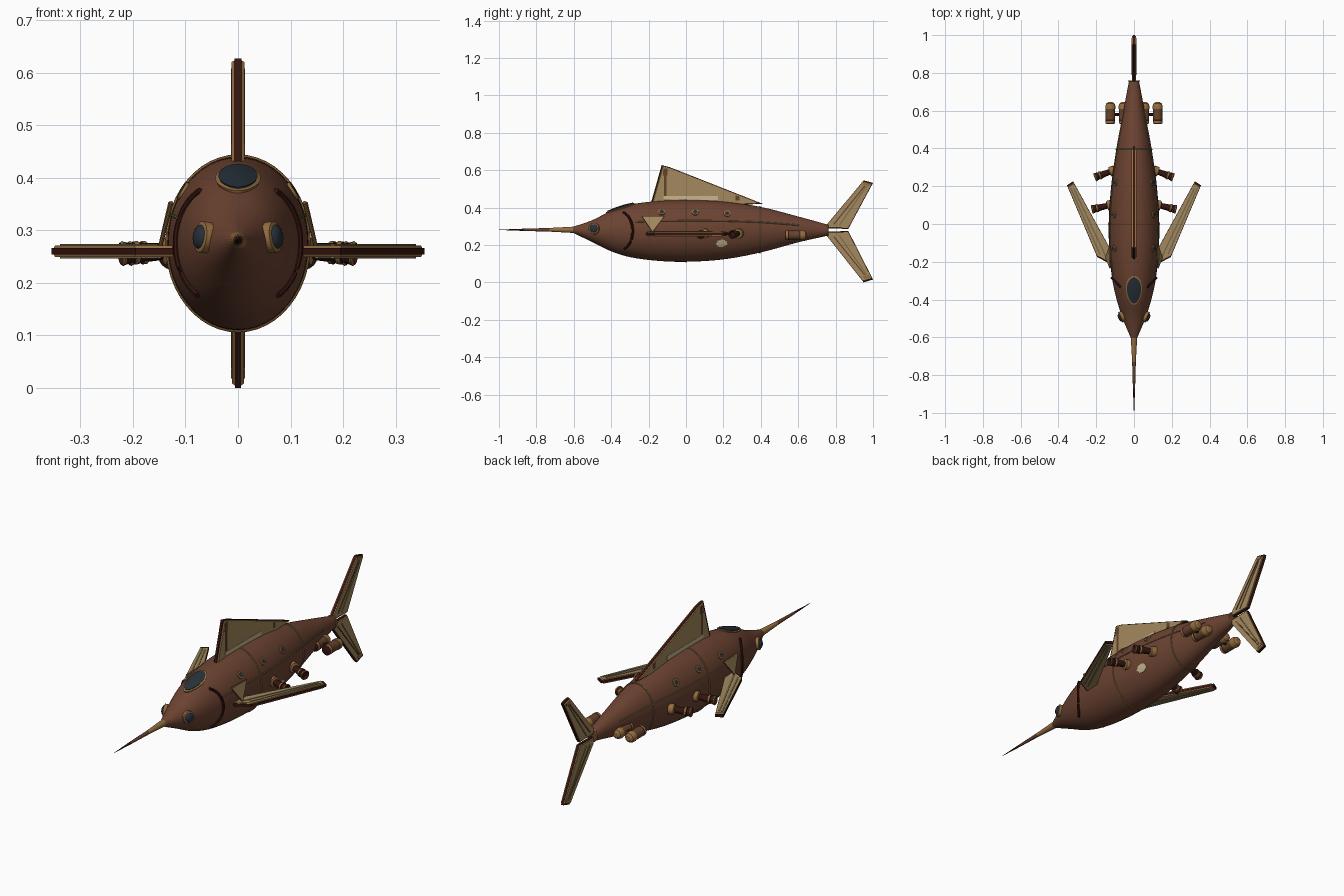
import bpy, bmesh, math
from mathutils import Vector

if "Cube" in bpy.data.objects:
    bpy.data.objects.remove(bpy.data.objects["Cube"])

def mat(name, r, g, b):
    m = bpy.data.materials.new(name)
    m.diffuse_color = (r, g, b, 1)
    m.use_nodes = True
    m.node_tree.nodes["Principled BSDF"].inputs["Base Color"].default_value = m.diffuse_color
    return m

BROWN = mat("hull brown", .15, .056, .031)
TAN = mat("canvas tan", .37, .25, .11)
GOLD = mat("brass", .30, .155, .05)
DARK = mat("dark wood", .035, .007, .005)
GLASS = mat("blue black glass", .02, .03, .042)
SEAM = mat("dull seam", .19, .15, .075)
CREAM = mat("cream patch", .58, .47, .28)
RUST = mat("rust patch", .13, .055, .025)

def build(name, verts, faces, mats, idx=None, angle=35):
    me = bpy.data.meshes.new(name)
    me.from_pydata([tuple(v) for v in verts], [], faces)
    for m in mats:
        me.materials.append(m)
    if idx:
        for p, i in zip(me.polygons, idx):
            p.material_index = i
    bm = bmesh.new()
    bm.from_mesh(me)
    bmesh.ops.recalc_face_normals(bm, faces=bm.faces[:])
    bm.to_mesh(me)
    bm.free()
    ob = bpy.data.objects.new(name, me)
    bpy.context.collection.objects.link(ob)
    bpy.ops.object.select_all(action='DESELECT')
    ob.select_set(True)
    bpy.context.view_layer.objects.active = ob
    bpy.ops.object.shade_smooth_by_angle(angle=math.radians(angle))
    return ob

# hull stations: y, half width, bottom z, top z
ST = [(-.62, .010, .272, .292), (-.5, .060, .215, .333), (-.4, .092, .166, .383), (-.3, .114, .135, .415),
      (-.15, .130, .115, .435), (0, .134, .110, .440), (.2, .121, .123, .432), (.4, .093, .160, .403),
      (.6, .056, .214, .352), (.76, .026, .250, .308)]

def hull_dims(y):
    y = min(max(y, ST[0][0]), ST[-1][0])
    k = max(i for i in range(len(ST) - 1) if ST[i][0] <= y)
    p, q = ST[k], ST[k + 1]
    o, r = ST[max(k - 1, 0)], ST[min(k + 2, len(ST) - 1)]
    h = q[0] - p[0]
    t = (y - p[0]) / h
    out = []
    for c in (1, 2, 3):
        m0 = (q[c] - o[c]) / (q[0] - o[0]) * h
        m1 = (r[c] - p[c]) / (r[0] - p[0]) * h
        out.append((2*t**3 - 3*t*t + 1)*p[c] + (t**3 - 2*t*t + t)*m0 + (3*t*t - 2*t**3)*q[c] + (t**3 - t*t)*m1)
    return out

def raw(y, deg):
    a, lo, hi = hull_dims(y)
    th = math.radians(deg)
    return Vector((a * math.cos(th), y, (lo + hi) / 2 + (hi - lo) / 2 * math.sin(th)))

def normal(y, deg):
    return (raw(y + .005, deg) - raw(y - .005, deg)).cross(raw(y, deg - 1) - raw(y, deg + 1)).normalized() * -1

def on_hull(y, deg, off=0.0):
    n = normal(y, deg)
    p = raw(y, deg)
    a, lo, hi = hull_dims(y)
    if n.dot(p - Vector((0, y, (lo + hi) / 2))) < 0:
        n = -n
    return p + n * off

def loft(name, rings, mats, idx=None, cap=True, closed=False, angle=35):
    n, k = len(rings[0]), len(rings)
    verts = [v for r in rings for v in r]
    faces, ids = [], []
    for i in range(k if closed else k - 1):
        for j in range(n):
            a, b = i * n, (i + 1) % k * n
            faces.append((a + j, a + (j + 1) % n, b + (j + 1) % n, b + j))
            ids.append(idx[i] if idx else 0)
    if cap and not closed:
        faces += [tuple(range(n)), tuple(range((k - 1) * n, k * n))]
        ids += [ids[0], ids[-1]]
    return build(name, verts, faces, mats, ids, angle)

def lathe(name, prof, origin, axis, mats, n=20):
    # prof: (distance, radius, material of the next band)
    axis = Vector(axis).normalized()
    u = axis.orthogonal().normalized()
    w = axis.cross(u)
    rings = [[Vector(origin) + axis * t + (u * math.cos(2*math.pi*j/n) + w * math.sin(2*math.pi*j/n)) * r
              for j in range(n)] for t, r, _ in prof]
    return loft(name, rings, mats, [p[2] for p in prof])

def tube(name, pts, r, m, closed=False, n=8):
    rings, k = [], len(pts)
    for i, p in enumerate(pts):
        a = pts[(i - 1) % k] if closed or i else p
        b = pts[(i + 1) % k] if closed or i < k - 1 else p
        t = (b - a).normalized()
        u = t.cross(Vector((.123, .05, .99)) if abs(t.z) < .9 else Vector((0, 1, 0)))
        if closed:
            u = Vector((0, 1, 0))
        u.normalize()
        w = t.cross(u)
        rings.append([p + (u * math.cos(2*math.pi*j/n) + w * math.sin(2*math.pi*j/n)) * r for j in range(n)])
    return loft(name, rings, [m], closed=closed)

def flip(p, s):
    return Vector((p[0] * s, p[1], p[2]))

def fin(name, outline, place, half=.012):
    # canvas faces, brass rims, dark core edge
    cx = sum(p[0] for p in outline) / len(outline)
    cy = sum(p[1] for p in outline) / len(outline)
    layers = [(-half, .95), (-half * .55, .97), (-half * .55, 1), (half * .55, 1), (half * .55, .97), (half, .95)]
    rings = [[place(cx + (u - cx) * k, cy + (v - cy) * k, w) for u, v in outline] for w, k in layers]
    ob = loft(name, rings, [GOLD, DARK, TAN], [0, 1, 1, 1, 0])
    for p in ob.data.polygons[-2:]:
        p.material_index = 2
    return ob

def plate(name, outline, place, m, w=.0125):
    # thin painted plate on both fin faces
    for side, s in (("a", 1), ("b", -1)):
        loft(name + "_" + side, [[place(u, v, s * k) for u, v in outline] for k in (w - .003, w + .001)], [m])

def rib(name, a, b, place, m=SEAM, h=.004):
    d = Vector((b[0] - a[0], b[1] - a[1])).normalized() * h
    plate(name, [(a[0]-d.y, a[1]+d.x), (b[0]-d.y, b[1]+d.x), (b[0]+d.y, b[1]-d.x), (a[0]+d.y, a[1]-d.x)], place, m)

def patch(name, y0, d0, ry, rd, off, m, n=28, wob=0):
    # plate following the hull
    rings = []
    for k, o in ((1, -.004), (1, off), (.66, off), (.33, off), (.04, off)):
        rings.append([on_hull(y0 + ry*k*math.cos(2*math.pi*j/n)*(1 + wob*math.sin(3*j)),
                              d0 + rd*k*math.sin(2*math.pi*j/n), o) for j in range(n)])
    return loft(name, rings, [m])

# hull and nose spike
ys = [-.62 + 1.38 * i / 60 for i in range(61)]
loft("hull", [[raw(y, 360 * j / 48) for j in range(48)] for y in ys], [BROWN])
lathe("nose_spike", [(0, .017, 0), (.02, .017, 0), (.15, .010, 1), (.29, .006, 2), (.42, .0008, 2)],
      (0, -.58, .281), (0, -1, 0), [GOLD, RUST, DARK])

# hull seam hoops and tail collar
for i, y in enumerate((0, .395, .757)):
    tube("hull_hoop_%d" % i, [on_hull(y, 360 * j / 48, .001) for j in range(48)], .0035, GOLD if i != 1 else SEAM, True)

# cockpit window
patch("window_frame", -.35, 90, .076, 23, .005, GOLD)
patch("window_glass", -.35, 90, .067, 19, .008, GLASS)

# cream mended patch on one side
patch("hull_patch", .19, -26, .03, 8, .003, CREAM, 14, .15)

for s, side in ((1, "right"), (-1, "left")):
    # gill slit and long seam
    tube("gill_" + side, [flip(on_hull(-.285 - .045 * (d / 47) ** 2, d, .001), s) for d in range(-47, 50, 4)], .007, DARK)
    tube("long_seam_" + side, [flip(on_hull(-.27 + .035 * i, 19, 0), s) for i in range(26)], .0035, SEAM)
    # eye
    p = flip(on_hull(-.49, 12, -.006), s)
    lathe("eye_" + side, [(0, .030, 0), (.016, .030, 0), (.018, .023, 1), (.023, .020, 1), (.027, .012, 1), (.028, .002, 1)],
          p, (s * .9, -.38, .12), [GOLD, GLASS])
    # portholes
    for i, (y, d) in enumerate(((-.13, 38), (.05, 37), (.22, 36))):
        p, q = on_hull(y, d, -.006), on_hull(y, d, .01)
        lathe("porthole_%s_%d" % (side, i), [(0, .019, 0), (.011, .018, 0), (.011, .012, 1), (.012, .001, 1)],
              flip(p, s), flip(q, s) - flip(p, s), [GOLD, GLASS])
    # side cannons
    for i, (x, y) in enumerate(((.115, .103), (.103, .285))):
        lathe("cannon_%s_%d" % (side, i),
              [(0, .026, 0), (.026, .026, 0), (.03, .015, 1), (.075, .018, 0), (.077, .022, 0), (.086, .022, 1),
               (.088, .018, 1), (.104, .022, 0), (.108, .024, 0), (.112, .021, 1), (.100, .014, 1)],
              (s * x, y, .262), (s, -.24 - .12 * i, -.06), [GOLD, DARK], 16)
    # engine pods
    for i, x in enumerate((.125, .055)):
        lathe("engine_%s_%d" % (side, i),
              [(0, .019, 2), (.003, .025, 0), (.016, .026, 2), (.022, .025, 1), (.078, .025, 0), (.08, .027, 0),
               (.094, .027, 0), (.108, .022, 0), (.115, .012, 2)],
              (s * x, .53, .252), (0, 1, 0), [GOLD, RUST, DARK], 20)
    tube("engine_strut_" + side, [Vector((0, .58, .255)), Vector((s * .12, .58, .252))], .007, DARK)
    # side fins
    flat = lambda u, v, w: Vector((s * u, v, .26 + w))
    fin("side_fin_" + side, [(.11, -.22), (.195, -.175), (.355, .205), (.322, .226), (.11, -.16)], flat, .011)
    rib("side_rib_a_" + side, (.15, -.17), (.32, .19), flat)
    rib("side_rib_b_" + side, (.18, -.16), (.335, .19), flat)
    # triangular fin bracket
    tri = [Vector((s * .127, -.232, .352)), Vector((s * .129, -.118, .352)), Vector((s * .148, -.178, .27))]
    off = Vector((s * .004, 0, 0))
    loft("fin_bracket_" + side, [[p - off for p in tri], [p + off for p in tri]], [TAN])
    tube("bracket_rim_" + side, [tri[0], tri[2], tri[1], tri[0]], .004, GOLD)

# dorsal fin
up = lambda u, v, w: Vector((w, u, v))
fin("dorsal_fin", [(-.19, .415), (-.13, .627), (-.085, .615), (.41, .42), (.2, .41)], up)
plate("dorsal_mend", [(-.12, .445), (.17, .44), (.17, .461), (-.12, .463)], up, CREAM)
plate("dorsal_rust", [(-.125, .57), (-.12, .608), (-.1, .608), (-.1, .57)], up, RUST)
rib("dorsal_rib", (-.11, .46), (-.11, .57), up, RUST, .007)
plate("dorsal_rear_patch", [(.265, .437), (.265, .465), (.285, .46), (.285, .437)], up, RUST)

# tail fins
fin("upper_tail_fin", [(.755, .288), (.755, .312), (.95, .545), (1.0, .532), (.868, .286)], up, .011)
fin("lower_tail_fin", [(.755, .272), (.755, .246), (.95, 0), (1.0, .015), (.868, .274)], up, .011)
for name, f in (("upper", lambda z: z), ("lower", lambda z: .555 - z)):
    m = lambda u, v, w: Vector((w, u, f(v)))
    rib(name + "_tail_rib_a", (.79, .31), (.955, .515), m, RUST, .003)
    rib(name + "_tail_rib_b", (.82, .305), (.965, .515), m, SEAM, .003)
    plate(name + "_tail_tip", [(.945, .522), (.955, .537), (.985, .529), (.978, .515)], m, GOLD)
